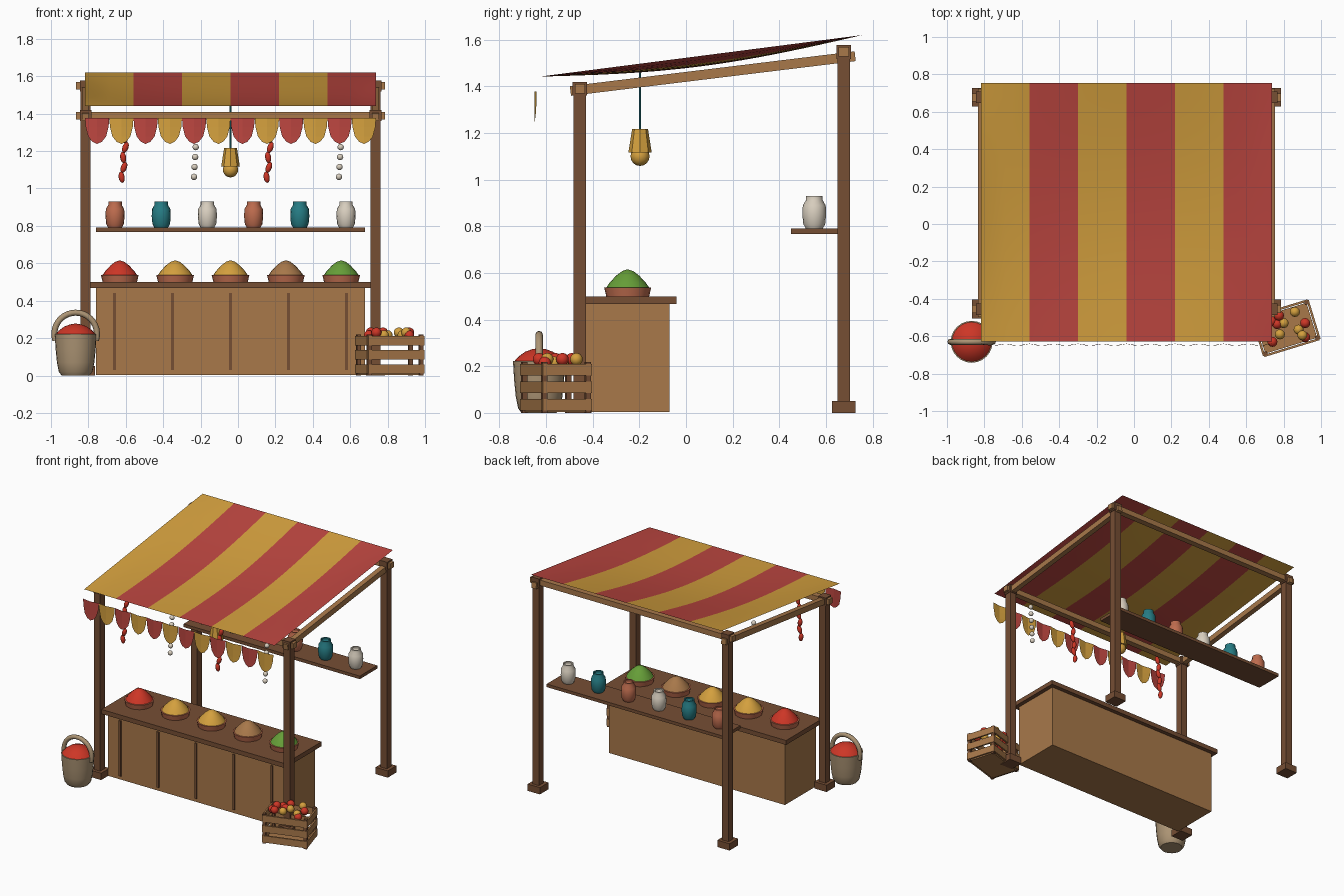
import bpy, bmesh, math
from mathutils import Vector, Matrix

cube = bpy.data.objects.get("Cube")
if cube:
    bpy.data.objects.remove(cube, do_unlink=True)


def material(name, rgb):
    m = bpy.data.materials.new(name)
    m.use_nodes = True
    lin = [(c / 255 / 12.92) if c < 11 else ((c / 255 + .055) / 1.055) ** 2.4 for c in rgb]
    m.diffuse_color = (*lin, 1)
    m.node_tree.nodes["Principled BSDF"].inputs["Base Color"].default_value = (*lin, 1)
    return m


DARK = material("dark wood", (118, 78, 52))
WOOD = material("light wood", (168, 120, 74))
CLOTH = material("red cloth", (188, 70, 64))
GOLD = material("golden yellow", (212, 160, 62))
RED = material("bright red", (205, 54, 38))
CLAY = material("terracotta", (190, 108, 78))
TEAL = material("teal", (38, 124, 132))
CREAM = material("cream", (218, 208, 192))
GREEN = material("green", (102, 158, 56))
WICKER = material("wicker", (172, 148, 116))


def finish(name, bm, mats, smooth=False):
    me = bpy.data.meshes.new(name)
    bm.to_mesh(me)
    bm.free()
    ob = bpy.data.objects.new(name, me)
    bpy.context.collection.objects.link(ob)
    for m in mats if isinstance(mats, list) else [mats]:
        me.materials.append(m)
    if smooth:
        bpy.ops.object.select_all(action='DESELECT')
        ob.select_set(True)
        bpy.context.view_layer.objects.active = ob
        bpy.ops.object.shade_smooth_by_angle(angle=math.radians(40))
    return ob


def box(name, mat, x, y, z, frame=Matrix()):
    """Box between pairs of limits, optionally placed in a rotated frame."""
    bm = bmesh.new()
    lim = list(zip(x, y, z))
    size = [b - a for a, b in zip(*lim)]
    mid = [(a + b) / 2 for a, b in zip(*lim)]
    bmesh.ops.create_cube(bm, size=1, matrix=frame @ Matrix.Translation(mid) @ Matrix.Diagonal((*size, 1)))
    return finish(name, bm, mat)


def lathe(name, mat, profile, at, sides=20, smooth=True):
    """Closed turned shape from (radius, height) points."""
    bm = bmesh.new()
    rings = [[bm.verts.new((at[0] + r * math.cos(a), at[1] + r * math.sin(a), at[2] + h))
              for a in [math.tau * i / sides for i in range(sides)]] for r, h in profile]
    for lo, hi in zip(rings, rings[1:]):
        for i in range(sides):
            j = (i + 1) % sides
            bm.faces.new((lo[i], lo[j], hi[j], hi[i]))
    bm.faces.new(rings[0][::-1])
    bm.faces.new(rings[-1])
    return finish(name, bm, mat, smooth)


def ball(name, mat, at, r, stretch=1, tilt=0):
    bm = bmesh.new()
    mat4 = Matrix.Translation(at) @ Matrix.Rotation(tilt, 4, 'Y') @ Matrix.Diagonal((1, 1, stretch, 1))
    bmesh.ops.create_uvsphere(bm, u_segments=12, v_segments=8, radius=r, matrix=mat4)
    return finish(name, bm, mat, True)


CX = -.04          # centre line of the stall
HALF = .775        # post distance from the centre line

# Frame: posts, feet, cross beams and sloping rails
for depth, y, top in (("front", -.455, 1.42), ("back", .677, 1.578)):
    for side, s in (("right", -1), ("left", 1)):
        x = CX + s * HALF
        box(f"{depth}_{side}_post", DARK, (x - .026, x + .026), (y - .027, y + .027), (0, top))
        box(f"{depth}_{side}_foot", DARK, (x - .05, x + .05), (y - .05, y + .05), (0, .05))
    box(f"{depth}_beam", WOOD, (CX - .825, CX + .825), (y - .022, y + .022), (top - .05, top - .01))
    for side, s in (("right", -1), ("left", 1)):
        x = CX + s * HALF
        box(f"{depth}_{side}_joint", DARK, (x - .031, x + .031), (y - .031, y + .031), (top - .06, top))

slope = math.atan2(.15, 1.23)
for side, s in (("right", -1), ("left", 1)):
    frame = Matrix.Translation((CX + s * HALF, .115, 1.455)) @ Matrix.Rotation(slope, 4, 'X')
    box(f"{side}_rail", WOOD, (-.019, .019), (-.615, .615), (-.021, .021), frame)

# Canopy: one sagging sheet with six stripes
bm = bmesh.new()
NX, NY = 24, 16
grid = []
for i in range(NX + 1):
    u = i / NX
    col = []
    for j in range(NY + 1):
        v = j / NY
        sag = .045 * math.sin(math.pi * v) * math.sin(math.pi * u) ** .5 if 0 < i < NX else 0
        col.append(bm.verts.new((CX - .778 + 1.556 * u, -.628 + 1.383 * v, 1.442 + .178 * v - sag)))
    grid.append(col)
for i in range(NX):
    for j in range(NY):
        f = bm.faces.new((grid[i][j], grid[i + 1][j], grid[i + 1][j + 1], grid[i][j + 1]))
        f.material_index = (i * 6 // NX) % 2
finish("canopy", bm, [GOLD, CLOTH], True)

# Bunting: twelve slightly bowed flags
bm = bmesh.new()
W = 1.556 / 12
half = [(.5, 0), (.47, -.05), (.37, -.1), (.2, -.128), (0, -.14)]
for k in range(12):
    x0 = CX - .778 + W * (k + .5)
    left = [bm.verts.new((x0 - u * W, -.65 + .04 * u * u, 1.378 + h)) for u, h in half]
    right = [bm.verts.new((x0 + u * W, -.65 + .04 * u * u, 1.378 + h)) for u, h in half[:-1]] + [left[-1]]
    mids = [bm.verts.new((x0, -.65, 1.378 + h)) for u, h in half[:-1]] + [left[-1]]
    for a, b in ((left, mids), (mids, right)):
        for i in range(4):
            quad = [a[i], a[i + 1], b[i + 1], b[i]]
            f = bm.faces.new(quad if a[i + 1] != b[i + 1] else quad[:2] + quad[3:])
            f.material_index = k % 2
finish("bunting", bm, [CLOTH, GOLD])

# Hanging strings of peppers and bulbs
for n, x in enumerate((-.61, .165)):
    for i in range(6):
        ball(f"pepper_{n}_{i}", RED, (x + .012 - .004 * i + .004 * (-1) ** i, -.455, 1.325 - .053 * i),
             .016, 1.9, .25 * (-1) ** i + .1)
for n, x in enumerate((-.22, .555)):
    for i in range(6):
        ball(f"bulb_{n}_{i}", CREAM, (x - .003 * i, -.455, 1.327 - .053 * i), .017)

# Lantern on its cord
lathe("lantern_cord", TEAL, [(.005, 0), (.005, .25)], (CX, -.197, 1.21), 8)
lathe("lantern_shade", GOLD, [(.05, 0), (.034, .1)], (CX, -.197, 1.117), 8, False)
ball("lantern_bulb", GOLD, (CX, -.197, 1.1), .041)

# Counter with batten strips
box("counter_body", WOOD, (CX - .72, CX + .72), (-.43, -.07), (.004, .467))
box("counter_top", DARK, (CX - .75, CX + .75), (-.465, -.04), (.467, .5))
for i in range(5):
    x = CX + .31 * (i - 2)
    box(f"counter_strip_{i}", DARK, (x - .008, x + .008), (-.438, -.429), (.03, .44))

# Bowls heaped with spice
for i, mat in enumerate((RED, GOLD, GOLD, WOOD, GREEN)):
    at = (CX + .296 * (i - 2), -.25, .5)
    lathe(f"bowl_{i}", CLAY, [(.092, 0), (.101, .038)], at)
    lathe(f"spice_{i}", mat, [(.093, .036), (.078, .058), (.05, .088), (.024, .108), (.006, .114)], at)

# Back shelf with jars
box("back_shelf", DARK, (CX - .72, CX + .72), (.45, .655), (.767, .79))
for i in range(6):
    lathe(f"jar_{i}", (CLAY, TEAL, CREAM)[i % 3],
          [(.036, 0), (.047, .02), (.051, .06), (.049, .1), (.036, .122), (.036, .14), (.028, .14), (.028, .13)],
          (CX + .247 * (i - 2.5), .55, .79), 16)

# Basket with handle and heap
BX, BY = -.868, -.63
lathe("basket", WICKER, [(.075, 0), (.09, .02), (.1, .07), (.107, .14), (.112, .222)], (BX, BY, 0), 24)
lathe("basket_heap", RED, [(.108, .219), (.09, .24), (.06, .262), (.03, .273), (.006, .277)], (BX, BY, 0), 24)
curve = bpy.data.curves.new("basket_handle", 'CURVE')
curve.dimensions = '3D'
curve.bevel_depth = .016
curve.bevel_resolution = 2
curve.use_fill_caps = True
spline = curve.splines.new('POLY')
spline.points.add(20)
for i, p in enumerate(spline.points):
    a = math.pi * (1.2 * i / 20 - .1)
    p.co = (BX + .114 * math.cos(a), BY, .222 + .114 * math.sin(a), 1)
handle = bpy.data.objects.new("basket_handle", curve)
bpy.context.collection.objects.link(handle)
curve.materials.append(WICKER)

# Slatted crate, turned a little
frame = Matrix.Translation((.812, -.557, 0)) @ Matrix.Rotation(math.radians(17), 4, 'Z')
L, D = .155, .108
box("crate_floor", WOOD, (-L + .01, L - .01), (-D + .01, D - .01), (.004, .02), frame)
for s in (-1, 1):
    for t in (-1, 1):
        box(f"crate_post_{s}_{t}", DARK, (s * (L - .01) - .011, s * (L - .01) + .011),
            (t * (D - .01) - .011, t * (D - .01) + .011), (0, .218), frame)
    for k, z in enumerate((.01, .085, .16)):
        box(f"crate_long_slat_{s}_{k}", WOOD, (-L, L), (s * D - .006, s * D + .006), (z, z + .05), frame)
        box(f"crate_end_slat_{s}_{k}", WOOD, (s * L - .006, s * L + .006), (-D, D), (z, z + .05), frame)

# Fruit in the crate
reds = [(.70, -.6), (.71, -.56), (.735, -.52), (.775, -.49), (.765, -.535), (.915, -.53), (.915, -.605), (.74, -.63)]
golds = [(.8, -.53), (.86, -.47), (.88, -.565), (.9, -.595), (.78, -.59)]
for name, mat, spots in (("red_fruit", RED, reds), ("gold_fruit", GOLD, golds)):
    for i, (x, y) in enumerate(spots):
        ball(f"{name}_{i}", mat, (x, y, .215 + .015 * (i % 2)), .027)
